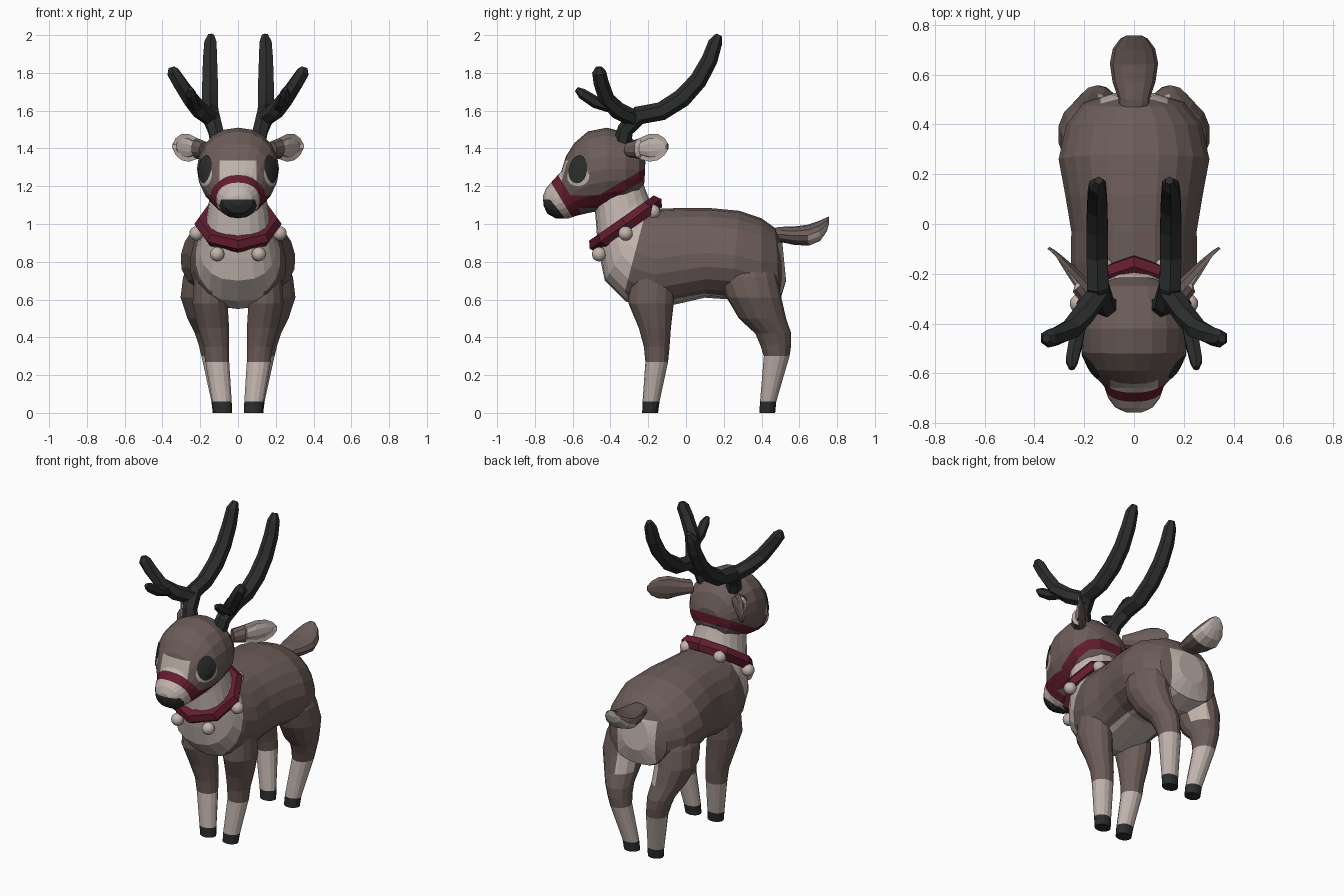
import bpy, bmesh, math
from mathutils import Vector
from mathutils.bvhtree import BVHTree

cube = bpy.data.objects.get("Cube")
if cube:
    bpy.data.objects.remove(cube)

def material(name, rgb):
    m = bpy.data.materials.new(name)
    m.use_nodes = True
    m.diffuse_color = (*rgb, 1)
    m.node_tree.nodes["Principled BSDF"].inputs["Base Color"].default_value = (*rgb, 1)
    return m

BROWN, CREAM, DARK, RED = range(4)
PALETTE = [material("brown fur", (.15, .108, .098)), material("cream fur", (.54, .46, .42)),
           material("charcoal", (.025, .026, .026)), material("wine red", (.125, .012, .028))]

def finish(name, bm, paint=None):
    """Turn a bmesh into an object, coloured by paint(centre, normal) or one colour."""
    bmesh.ops.recalc_face_normals(bm, faces=bm.faces[:])
    bm.normal_update()
    if paint is not None:
        for f in bm.faces:
            f.material_index = paint(f.calc_center_median(), f.normal) if callable(paint) else paint
    mesh = bpy.data.meshes.new(name)
    bm.to_mesh(mesh)
    bm.free()
    for m in PALETTE:
        mesh.materials.append(m)
    bpy.context.scene.collection.objects.link(bpy.data.objects.new(name, mesh))

def loft(rings, sides, power=1.0, bias=0.0):
    """Skin a row of oval rings, each a centre with a sideways and an upward axis."""
    bm = bmesh.new()
    rows = []
    for c, u, v in rings:
        row = []
        for i in range(sides):
            s, k = math.sin(math.tau * i / sides), math.cos(math.tau * i / sides)
            s = math.copysign(abs(s) ** power, s) * (1 - bias * k)
            row.append(bm.verts.new(c + u * s + v * k))
        rows.append(row)
    for a, b in zip(rows, rows[1:]):
        for i in range(sides):
            bm.faces.new((a[i - 1], a[i], b[i], b[i - 1]))
    bm.faces.new(rows[0])
    bm.faces.new(rows[-1])
    bmesh.ops.recalc_face_normals(bm, faces=bm.faces[:])
    bm.normal_update()
    return bm

def profile(data):
    """Rings from side outline points: top y, z, bottom y, z and half width."""
    for ty, tz, by, bz, w in data:
        top, bot = Vector((0, ty, tz)), Vector((0, by, bz))
        yield (top + bot) / 2, Vector((w, 0, 0)), (top - bot) / 2

def tube(points, side):
    """Rings square to a path of x, y, z, radius."""
    pts = [Vector((p[0] * side, p[1], p[2])) for p in points]
    for i, p in enumerate(pts):
        d = (pts[min(i + 1, len(pts) - 1)] - pts[max(i - 1, 0)]).normalized()
        u = Vector((1, 0, 0))
        u = (u - d * u.dot(d)).normalized()
        yield p, u * points[i][3], d.cross(u) * points[i][3]

def cut(bm, co, no):
    bmesh.ops.bisect_plane(bm, geom=bm.verts[:] + bm.edges[:] + bm.faces[:],
                           plane_co=co, plane_no=no)

def cut_line(bm, y1, z1, y2, z2):
    cut(bm, (0, y1, z1), (0, z2 - z1, y1 - y2))

# Body and neck in one skin
body = loft(profile([
    (.51, .90, .53, .70, .09), (.47, .98, .50, .60, .205), (.40, 1.03, .40, .57, .272),
    (.28, 1.07, .24, .60, .303), (.12, 1.085, .10, .61, .275), (-.03, 1.085, -.03, .58, .252),
    (-.15, 1.08, -.17, .55, .253), (-.17, 1.09, -.32, .59, .232), (-.18, 1.10, -.43, .70, .205),
    (-.19, 1.12, -.455, .82, .185), (-.21, 1.17, -.47, .92, .165),
    (-.235, 1.24, -.48, 1.05, .15), (-.30, 1.30, -.50, 1.15, .13)]), 20, .85, .1)
cut_line(body, -.23, 1.0, -.33, .62)
cut_line(body, -.47, .90, -.17, 1.11)
cut(body, (0, .48, 0), (0, 1, 0))
cut(body, (0, 0, .9), (0, 0, 1))
for x in (-.135, .135):
    cut(body, (x, 0, 0), (1, 0, 0))

def paint_body(c, n):
    neck = c.z - .90 - .7 * (c.y + .47) > 0 and c.y < -.16
    chest = c.y < -.33 + .263 * (c.z - .62)
    rump = c.y > .48 and c.z < .9 and abs(c.x) < .135
    belly = n.z < -.5 and abs(c.x) < .135 and c.z < .7
    return CREAM if neck or chest or rump or belly else BROWN

finish("body", body, paint_body)

# Legs: rows of z, x, y, half width, half depth
FRONT = [(.85, .13, -.18, .08, .09), (.70, .145, -.18, .09, .12), (.58, .148, -.185, .095, .12),
         (.45, .13, -.165, .085, .085), (.35, .115, -.155, .07, .068), (.27, .11, -.155, .065, .06),
         (.06, .085, -.185, .053, .045), (0, .08, -.19, .05, .042)]
BACK = [(.88, .13, .32, .09, .12), (.72, .172, .33, .122, .155), (.61, .187, .36, .12, .145),
        (.50, .17, .405, .10, .125), (.42, .15, .462, .08, .095), (.36, .14, .475, .07, .082),
        (.30, .13, .48, .065, .068), (.06, .09, .435, .052, .043), (0, .085, .43, .05, .042)]

def leg(name, rows, side, sock):
    bm = loft([(Vector((x * side, y, z)), Vector((rx, 0, 0)), Vector((0, ry, 0)))
               for z, x, y, rx, ry in rows], 14)
    cut(bm, (.145 * side, 0, 0), (1, 0, 0))

    def paint(c, n):
        if c.z < .06:
            return DARK
        inner = c.y > .42 and c.z > .5 and abs(c.x) < .145
        return CREAM if c.z < sock or inner else BROWN
    finish(name, bm, paint)

# Tail with a pale underside
finish("tail", loft(profile([
    (.42, .97, .44, .90, .055), (.50, .985, .50, .905, .062), (.57, .987, .57, .89, .086),
    (.64, .995, .65, .885, .097), (.70, 1.015, .71, .91, .085), (.745, 1.035, .745, .96, .055),
    (.757, 1.04, .757, 1.0, .03)]), 12),
    lambda c, n: CREAM if c.y > .66 and (n.z < -.2 or n.y > .8) else BROWN)

# Head and muzzle, cut along the bridle, nose and brow edges
head = loft(profile([
    (-.215, 1.33, -.22, 1.22, .08), (-.25, 1.42, -.25, 1.15, .15), (-.32, 1.485, -.32, 1.10, .197),
    (-.42, 1.51, -.42, 1.075, .217), (-.52, 1.49, -.51, 1.06, .21), (-.59, 1.43, -.575, 1.045, .178),
    (-.635, 1.36, -.62, 1.03, .142), (-.66, 1.28, -.645, 1.03, .12), (-.705, 1.23, -.69, 1.03, .105),
    (-.74, 1.19, -.735, 1.055, .075), (-.757, 1.15, -.755, 1.10, .035)]), 20, .92)
BAND = Vector((0, -.854, -.52))
LOW, HIGH = -.076, -.024
for d in (LOW, HIGH):
    cut(head, BAND * d, BAND)
for z in (1.085, 1.13, 1.15, 1.335):
    cut(head, (0, 0, z), (0, 0, 1))
for x in (-.097, .097):
    cut(head, (x, 0, 0), (1, 0, 0))
for dz in (-.03, .03):
    cut_line(head, -.45, 1.13 + dz, -.215, 1.265 + dz)
cut_line(head, -.64, 1.03, -.72, 1.13)
cut(head, (0, -.45, 0), (0, 1, 0))

def paint_head(c, n):
    d = c.dot(BAND)
    if c.z < 1.13 and c.y < -.64 - .8 * (c.z - 1.03):
        return DARK
    if d > LOW:
        return CREAM if d > HIGH else RED
    if c.y < -.45:
        brow = c.y < -.6 and 1.15 < c.z < 1.335 and abs(c.x) < .097
        return RED if 1.085 < c.z < 1.15 else CREAM if brow else BROWN
    return RED if abs(c.z - 1.13 - .574 * (c.y + .45)) < .03 else BROWN

surface = BVHTree.FromBMesh(head)
finish("head", head, paint_head)

def eye_plate(name, side, z, rx, rz, lift, colour):
    """Oval plate laid on the head's surface."""
    out, across = Vector((.76 * side, -.65, 0)), Vector((.65 * side, .76, 0))
    bm = bmesh.new()

    def drop(i, r):
        a = math.tau * i / 16
        p = Vector((.182 * side, -.577, z + rz * r * math.sin(a))) + across * (rx * r * math.cos(a))
        return bm.verts.new((surface.ray_cast(p + out * .3, -out)[0] or p) + out * lift)
    hub = drop(0, 0)
    mid, rim = [[drop(i, r) for i in range(16)] for r in (.5, 1)]
    for i in range(16):
        bm.faces.new((hub, mid[i - 1], mid[i]))
        bm.faces.new((mid[i - 1], rim[i - 1], rim[i], mid[i]))
    finish(name, bm, colour)

# Antler paths: x, y, z, radius
BEAM = [(.10, -.34, 1.42, .048), (.12, -.32, 1.50, .044), (.145, -.25, 1.575, .05),
        (.148, -.13, 1.597, .049), (.148, -.02, 1.667, .05), (.148, .065, 1.76, .047),
        (.148, .125, 1.87, .043), (.146, .155, 1.96, .037), (.142, .175, 2.0, .018)]
BRANCH = [(.13, -.26, 1.55, .045), (.20, -.36, 1.60, .046), (.25, -.42, 1.66, .043),
          (.31, -.45, 1.75, .04), (.345, -.46, 1.805, .037), (.352, -.46, 1.83, .018)]
TINE = [(.22, -.39, 1.62, .034), (.235, -.48, 1.645, .032), (.25, -.55, 1.69, .028),
        (.25, -.58, 1.715, .013)]

def ear(name, side):
    """Leaf with a hollowed pale inside and a brown root."""
    along, out = Vector((.65 * side, .76, 0)), Vector((.76 * side, -.65, 0))
    base = Vector((.17 * side, -.30, 1.395))
    bm = loft([(base + along * t + Vector((0, 0, t * .06)), out * w, Vector((0, 0, h)))
               for t, h, w in ((0, .04, .045), (.07, .055, .042), (.14, .074, .034),
                               (.20, .069, .024), (.245, .045, .015), (.268, .016, .007))], 10)
    front = [f for f in bm.faces if f.normal.dot(out) > .3
             and (f.calc_center_median() - base).dot(along) > .07]
    for f in front:
        f.material_index = CREAM
    bmesh.ops.inset_region(bm, faces=front, thickness=.014, depth=-.02)
    finish(name, bm)

# Paired parts
for side, word in ((1, "left"), (-1, "right")):
    leg(word + "_front_leg", FRONT, side, .27)
    leg(word + "_back_leg", BACK, side, .30)
    eye_plate(word + "_eye_white", side, 1.256, .068, .056, .003, CREAM)
    eye_plate(word + "_eye", side, 1.29, .06, .075, .007, DARK)
    ear(word + "_ear", side)
    for part, path in (("beam", BEAM), ("branch", BRANCH), ("tine", TINE)):
        finish(f"{word}_antler_{part}", loft(tube(path, side), 6), DARK)
    for place, x, y, z in (("front", .11, -.46, .84), ("side", .22, -.32, .95),
                           ("back", .12, -.175, 1.065)):
        bell = bmesh.new()
        bmesh.ops.create_icosphere(bell, subdivisions=3, radius=.038)
        bmesh.ops.translate(bell, verts=bell.verts[:], vec=(x * side, y, z))
        finish(f"{word}_{place}_bell", bell, CREAM)

# Collar
bpy.ops.mesh.primitive_torus_add(major_segments=8, minor_segments=6, major_radius=.187,
                                 minor_radius=.044, location=(0, -.32, 1.0),
                                 rotation=(math.radians(35), 0, 0))
bpy.context.object.name = "collar"
bpy.context.object.data.materials.append(PALETTE[RED])
